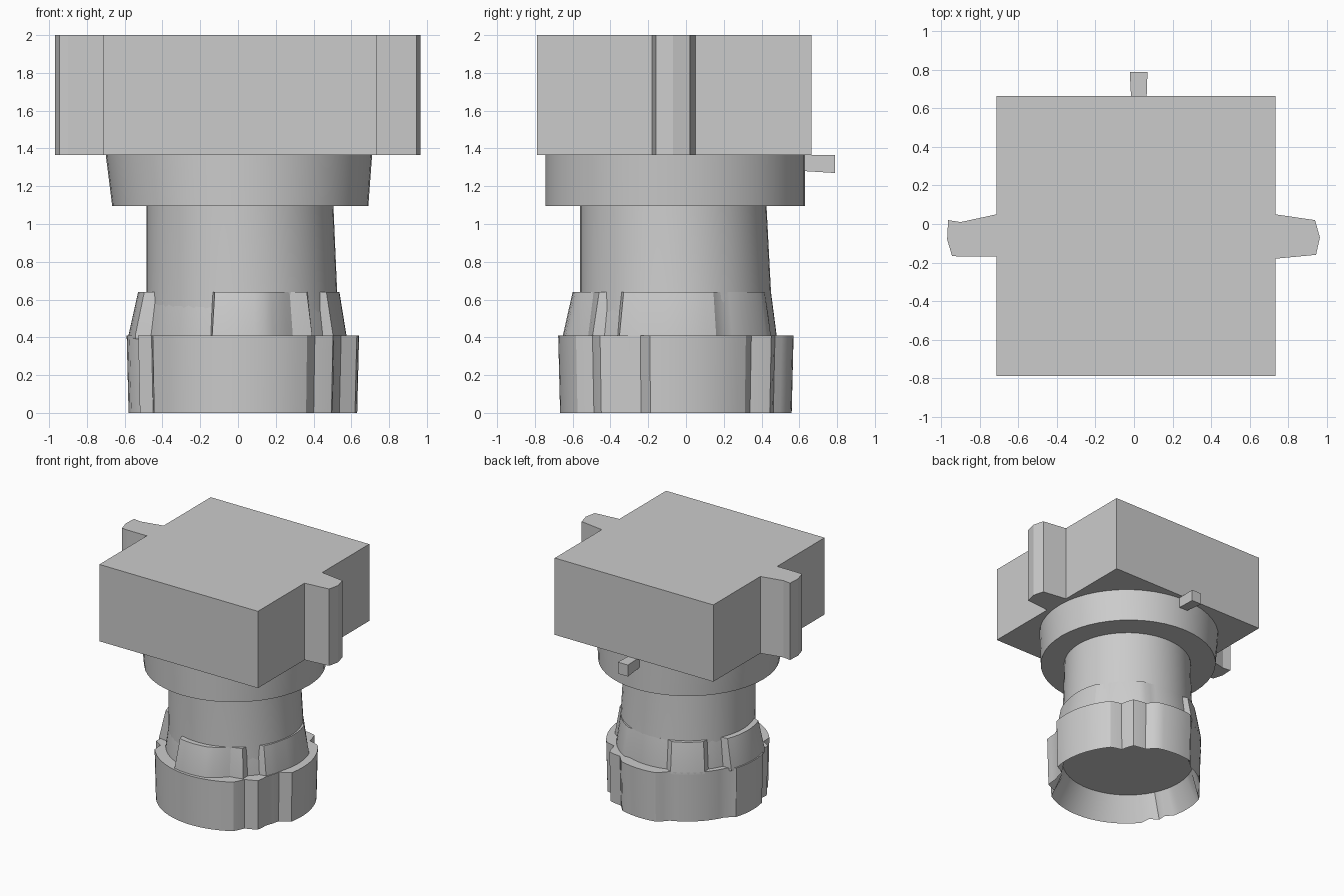
import bpy, bmesh
from math import sin, cos, radians
from mathutils import Vector

cube = bpy.data.objects.get("Cube")
if cube:
    bpy.data.objects.remove(cube, do_unlink=True)

grey = bpy.data.materials.new("plain_grey")
grey.use_nodes = True
grey.diffuse_color = (0.6, 0.6, 0.6, 1)
grey.node_tree.nodes["Principled BSDF"].inputs["Base Color"].default_value = (0.6, 0.6, 0.6, 1)


def loft(name, rings, smooth=30):
    """Skin a stack of equal-length point rings and cap both ends."""
    bm = bmesh.new()
    loops = [[bm.verts.new(Vector(p)) for p in ring] for ring in rings]
    n = len(loops[0])
    for a, b in zip(loops, loops[1:]):
        for i in range(n):
            j = (i + 1) % n
            bm.faces.new((a[i], a[j], b[j], b[i]))
    bm.faces.new(loops[0])
    bm.faces.new(loops[-1])
    bmesh.ops.recalc_face_normals(bm, faces=bm.faces)
    mesh = bpy.data.meshes.new(name)
    bm.to_mesh(mesh)
    bm.free()
    mesh.materials.append(grey)
    obj = bpy.data.objects.new(name, mesh)
    bpy.context.collection.objects.link(obj)
    if smooth:
        bpy.ops.object.select_all(action='DESELECT')
        obj.select_set(True)
        bpy.context.view_layer.objects.active = obj
        bpy.ops.object.shade_smooth_by_angle(angle=radians(smooth))
    return obj


def prism(name, outline, z0, z1):
    return loft(name, [[(x, y, z) for x, y in outline] for z in (z0, z1)], 0)


def circle(cx, cy, rx, ry, z, n=48):
    return [(cx + rx * sin(radians(360 * i / n)), cy - ry * cos(radians(360 * i / n)), z)
            for i in range(n)]


def densify(profile):
    """Fill a list of (degrees from front, radius) with steps of about five degrees."""
    out = []
    for (a, r), (b, s) in zip(profile, profile[1:] + [(profile[0][0] + 360, profile[0][1])]):
        steps = max(1, round((b - a) / 5))
        out += [(a + (b - a) * k / steps, r + (s - r) * k / steps) for k in range(steps)]
    return out


def polar(profile, z, radius=lambda r: r):
    return [(0.02 + radius(r) * sin(radians(a)), -0.05 - radius(r) * cos(radians(a)), z)
            for a, r in profile]


# Head block with a lug on each side
HEAD_Z, TOP_Z = 1.365, 2
prism("head_block", [(-0.715, -0.79), (0.735, -0.79), (0.735, 0.665), (-0.715, 0.665)], HEAD_Z, TOP_Z)
prism("left_lug", [(0.7, -0.18), (0.735, -0.18), (0.945, -0.16), (0.965, -0.07),
                   (0.94, 0.02), (0.735, 0.05), (0.7, 0.05)], HEAD_Z, TOP_Z)
prism("right_lug", [(-0.7, -0.17), (-0.9, -0.17), (-0.945, -0.165), (-0.97, -0.08),
                    (-0.965, 0.02), (-0.9, 0.01), (-0.715, 0.05), (-0.7, 0.05)], HEAD_Z, TOP_Z)

# Collar and its rear tab
loft("collar", [circle(0.012, -0.057, 0.678, 0.688, 1.095), circle(0.005, -0.057, 0.705, 0.688, HEAD_Z)])
loft("rear_tab", [[(x0, y, z0), (x1, y, z0), (x1, y, HEAD_Z), (x0, y, HEAD_Z)]
                  for y, x0, x1, z0 in ((0.55, -0.01, 0.062, 1.285), (0.79, -0.022, 0.07, 1.27))], 0)

# Neck
loft("neck", [circle(0.027, -0.047, 0.525, 0.52, 0.3), circle(0.02, -0.055, 0.505, 0.505, 0.64),
              circle(0.01, -0.067, 0.495, 0.493, 1.1)])

# Sloping teeth around the foot of the neck
teeth = densify([(-18, .53), (-15, .605), (12, .6), (30, .54), (40, .58), (44, .53), (54, .53),
                 (58, .57), (75, .55), (112, .56), (118, .53), (140, .54), (155, .55), (160, .53),
                 (198, .53), (202, .57), (228, .57), (232, .53), (245, .53), (248, .6), (290, .6),
                 (295, .53)])
loft("neck_teeth", [polar(teeth, 0.39), polar(teeth, 0.41),
                    polar(teeth, 0.64, lambda r: 0.5 + (r - 0.53) * 0.7)])

# Notched base cup with a recessed underside
notches = densify([(-50, .615), (33, .635), (41, .59), (50, .63), (58, .58), (70, .56), (77, .625),
                   (127, .61), (135, .56), (144, .62), (154, .58), (162, .62), (192, .62),
                   (201, .57), (245, .57), (252, .61), (283, .61), (290, .58), (296, .61), (303, .57)])
loft("base_cup", [polar(notches, 0.2, lambda r: 0.51), polar(notches, 0, lambda r: r - 0.01),
                  polar(notches, 0.41), polar(notches, 0.41, lambda r: 0.45)])
